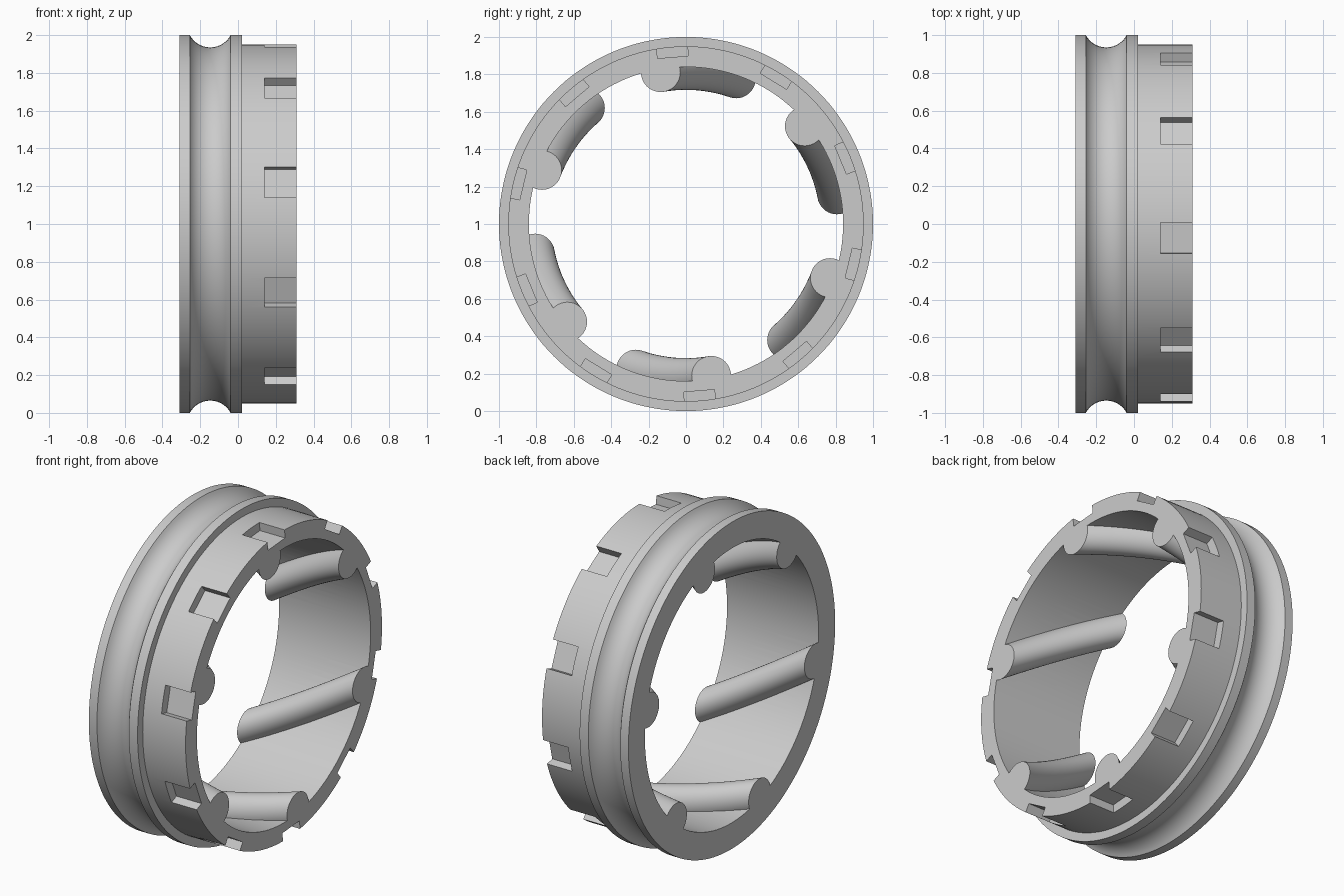
import bpy
import bmesh
from math import sin, cos, pi, radians, atan2
from mathutils import Matrix, Vector

if "Cube" in bpy.data.objects:
    bpy.data.objects.remove(bpy.data.objects["Cube"], do_unlink=True)

HALF = 0.31          # half of the width along the axle
OUTER, STEP, BORE = 1.0, 0.95, 0.84
SEGMENTS = 144

grey = bpy.data.materials.new("plain grey")
grey.use_nodes = True
grey.diffuse_color = (0.6, 0.6, 0.6, 1)
grey.node_tree.nodes["Principled BSDF"].inputs["Base Color"].default_value = (0.6, 0.6, 0.6, 1)


def polar(x, radius, angle):
    return Vector((x, radius * cos(angle), radius * sin(angle)))


def loft(bm, rings, closed):
    """Skin a row of closed loops, either joined end to end or capped."""
    loops = [[bm.verts.new(p) for p in ring] for ring in rings]
    pairs = list(zip(loops, loops[1:]))
    if closed:
        pairs.append((loops[-1], loops[0]))
    else:
        bm.faces.new(loops[0])
        bm.faces.new(loops[-1])
    for a, b in pairs:
        for i in range(len(a)):
            j = (i + 1) % len(a)
            bm.faces.new((a[i], a[j], b[j], b[i]))


def finish(bm, name):
    bmesh.ops.recalc_face_normals(bm, faces=bm.faces)
    mesh = bpy.data.meshes.new(name)
    bm.to_mesh(mesh)
    bm.free()
    mesh.materials.append(grey)
    obj = bpy.data.objects.new(name, mesh)
    bpy.context.collection.objects.link(obj)
    return obj


def boolean(target, tool, operation):
    mod = target.modifiers.new(operation.title(), "BOOLEAN")
    mod.operation, mod.solver, mod.object = operation, "EXACT", tool
    bpy.context.view_layer.objects.active = target
    bpy.ops.object.modifier_apply(modifier=mod.name)
    bpy.data.objects.remove(tool, do_unlink=True)


# Ring body: turned profile with a round groove and a stepped collar
groove_x, groove_half, groove_depth = -0.147, 0.108, 0.065
groove_r = (groove_half ** 2 + groove_depth ** 2) / (2 * groove_depth)
groove_z = OUTER - groove_depth + groove_r
sweep = atan2(groove_half, groove_z - OUTER)
profile = [(-HALF, BORE), (-HALF, OUTER)]
for i in range(17):
    a = sweep * (i / 8 - 1)
    profile.append((groove_x + groove_r * sin(a), groove_z - groove_r * cos(a)))
profile += [(0.02, OUTER), (0.02, STEP), (HALF, STEP), (HALF, BORE)]
bm = bmesh.new()
loft(bm, [[polar(x, r, 2 * pi * k / SEGMENTS) for x, r in profile]
          for k in range(SEGMENTS)], True)
ring = finish(bm, "grooved_ring")

# Six twisted round ribs along the bore
bm = bmesh.new()
for n in range(6):
    rings = []
    for s in range(17):
        t = s / 16
        centre = polar(HALF - 2 * HALF * t, 0.822, radians(99.5 + 60 * n - 28.5 * t))
        rings.append([centre + polar(0, 0.105, 2 * pi * k / 40) for k in range(40)])
    loft(bm, rings, False)
boolean(ring, finish(bm, "twisted_ribs"), "UNION")

# Ten square notches in the collar edge
bm = bmesh.new()
for n in range(10):
    place = (Matrix.Rotation(radians(94.5 + 36 * n), 4, "X")
             @ Matrix.Translation((0.24, 0.995, 0))
             @ Matrix.Diagonal((0.2, 0.2, 0.165, 1)))
    bmesh.ops.create_cube(bm, size=1, matrix=place)
boolean(ring, finish(bm, "notch_cutters"), "DIFFERENCE")

# Rest on the ground and keep the edges crisp
ring.data.transform(Matrix.Translation((0, 0, OUTER)))
bpy.ops.object.select_all(action="DESELECT")
ring.select_set(True)
bpy.context.view_layer.objects.active = ring
bpy.ops.object.shade_smooth_by_angle(angle=radians(30))
